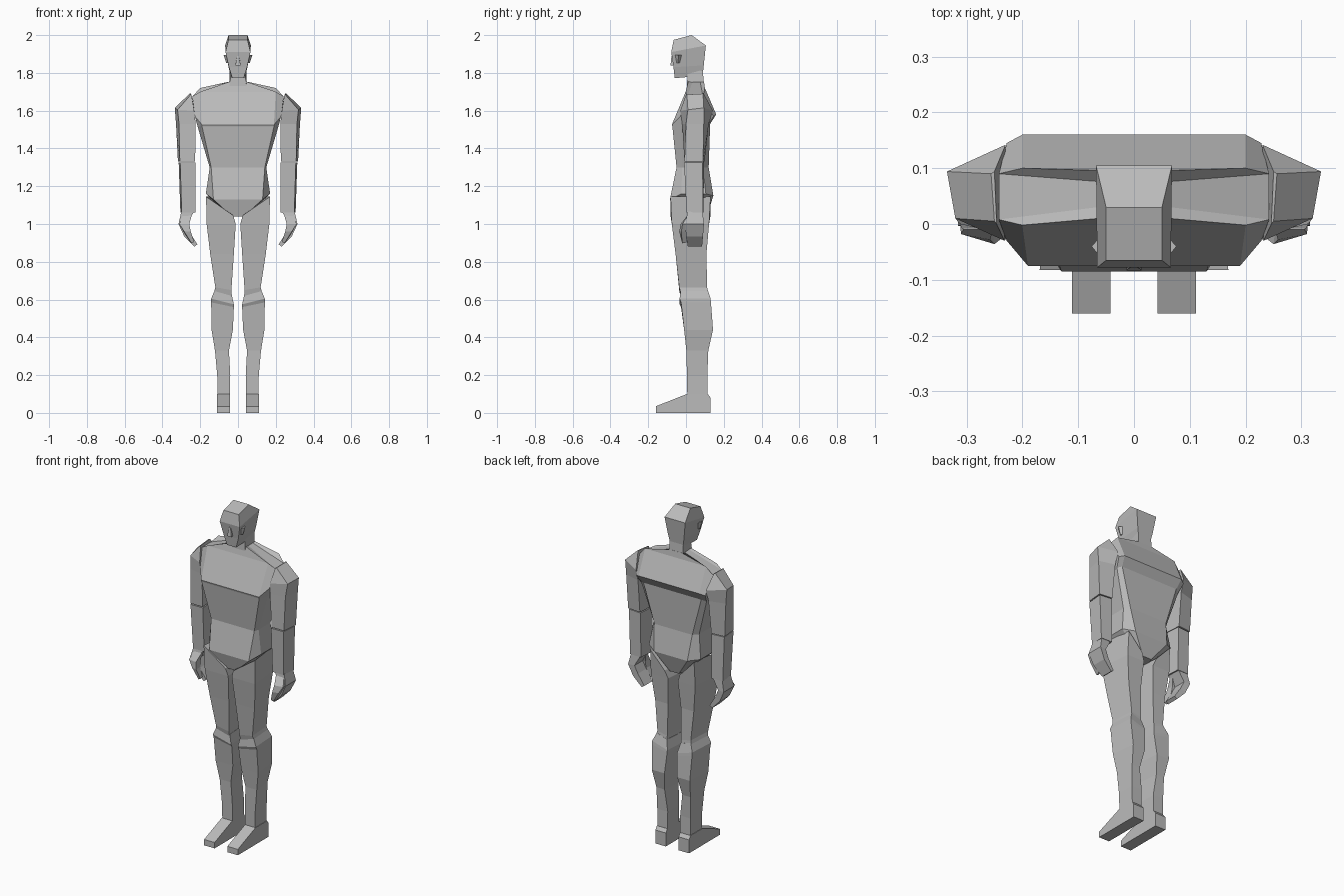
import bpy, bmesh

grey = bpy.data.materials.new("plain grey")
grey.diffuse_color = (0.5, 0.5, 0.5, 1)


def loft(name, rings, side=1):
    """Skin a stack of equal-length rings and cap both ends."""
    bm = bmesh.new()
    rows = [[bm.verts.new((x * side, y, z)) for x, y, z in r] for r in rings]
    n = len(rows[0])
    for lo, hi in zip(rows, rows[1:]):
        for i in range(n):
            j = (i + 1) % n
            bm.faces.new((lo[i], lo[j], hi[j], hi[i]))
    bm.faces.new(rows[0][::-1])
    bm.faces.new(rows[-1])
    bmesh.ops.recalc_face_normals(bm, faces=bm.faces)
    me = bpy.data.meshes.new(name)
    bm.to_mesh(me)
    bm.free()
    me.materials.append(grey)
    ob = bpy.data.objects.new(name, me)
    bpy.context.collection.objects.link(ob)
    return ob


def octagon(zf, zs, zb, af, ab, b, yf, yb, cf, cb):
    """Symmetric eight-point ring: front, side and back heights and widths."""
    half = [(af, yf, zf), (b, yf + cf, zs), (b, yb - cb, zs), (ab, yb, zb)]
    return half + [(-x, y, z) for x, y, z in reversed(half)]


def block(wf, yf, zf, wb, yb, zb):
    """Symmetric four-point ring, front edge and back edge."""
    return [(wf, yf, zf), (wb, yb, zb), (-wb, yb, zb), (-wf, yf, zf)]


def limb(xi, zi, xo, zo, yf, yb, taper=0.0):
    """Four-point limb ring, inner and outer edge; taper narrows the back."""
    return [(xi, yf, zi), (xo, yf, zo), (xo - taper, yb, zo), (xi + taper, yb, zi)]


# torso from pelvis up to neck base
loft("torso", [
    octagon(1.04, 1.04, 1.04, .03, .03, .04, -.062, .11, .04, .03),
    octagon(1.13, 1.16, 1.15, .13, .11, .17, -.085, .145, .06, .04),
    octagon(1.30, 1.30, 1.30, .142, .125, .150, -.05, .12, .03, .03),
    octagon(1.515, 1.52, 1.53, .19, .19, .215, -.072, .128, .045, .015),
    octagon(1.525, 1.57, 1.58, .19, .20, .228, -.075, .16, .045, .015),
    octagon(1.70, 1.675, 1.72, .20, .20, .242, -.002, .10, .01, .01),
    octagon(1.755, 1.75, 1.755, .04, .04, .05, .012, .095, .02, .02),
])

# neck and head
loft("neck", [block(.045, .005, 1.73, .045, .095, 1.73),
              block(.034, .01, 1.83, .045, .088, 1.83)])
loft("head", [
    block(.030, -.060, 1.772, .040, .088, 1.785),
    block(.048, -.066, 1.83, .052, .094, 1.84),
    block(.066, -.078, 1.91, .068, .105, 1.945),
    block(.050, -.065, 1.975, .050, .030, 2.0),
])
loft("nose", [block(.013, -.083, 1.838, .013, -.06, 1.838),
              block(.012, -.081, 1.85, .013, -.06, 1.85),
              block(.004, -.077, 1.89, .006, -.06, 1.89)])

for side, label in ((1, "left"), (-1, "right")):
    # small ear wedge
    loft(label + "_ear", [
        [(.050, -.052, 1.852), (.062, -.042, 1.852), (.050, -.032, 1.852)],
        [(.060, -.060, 1.895), (.076, -.040, 1.895), (.060, -.022, 1.895)],
    ], side)

    # thigh, kneecap ledge, and calf
    loft(label + "_thigh", [
        limb(.035, .62, .125, .645, -.030, .115, .01),
        limb(.035, .65, .120, .665, -.036, .112, .01),
        limb(.022, .84, .147, .84, -.055, .108, .02),
        limb(.012, 1.0, .166, 1.0, -.075, .122, .02),
        limb(.025, 1.045, .169, 1.145, -.082, .13, .025),
    ], side)
    loft(label + "_shin", [
        limb(.042, .09, .108, .09, .007, .115),
        limb(.041, .20, .110, .20, .005, .113),
        limb(.048, .33, .122, .33, .002, .118, .01),
        limb(.027, .44, .140, .44, -.010, .143, .015),
        limb(.022, .56, .142, .585, -.026, .132, .01),
        limb(.022, .575, .142, .605, -.034, .130, .01),
        limb(.034, .63, .122, .652, -.028, .115, .01),
    ], side)

    # foot as a side profile swept across its width
    profile = [(-.16, 0), (.13, 0), (.13, .08), (.115, .10), (.005, .10), (-.16, .035)]
    loft(label + "_foot", [[(x, y, z) for y, z in profile] for x in (.042, .111)], side)

    # upper arm with sloping shoulder
    loft(label + "_upper_arm", [
        [(.227, -.008, 1.33), (.308, -.008, 1.33), (.318, .09, 1.33), (.235, .098, 1.33)],
        [(.224, -.020, 1.53), (.312, .000, 1.53), (.328, .094, 1.53), (.232, .12, 1.53)],
        [(.232, -.030, 1.60), (.320, .010, 1.605), (.335, .094, 1.615), (.230, .142, 1.60)],
        [(.246, .000, 1.685), (.250, .005, 1.685), (.256, .090, 1.69), (.250, .094, 1.69)],
    ], side)
    # forearm
    loft(label + "_forearm", [
        [(.225, .003, 1.06), (.298, .003, 1.06), (.305, .090, 1.06), (.232, .092, 1.06)],
        [(.225, -.010, 1.325), (.306, -.010, 1.325), (.314, .088, 1.325), (.234, .096, 1.325)],
    ], side)
    # cupped hand with curled fingers
    loft(label + "_hand", [
        [(.215, .010, .892), (.232, .010, .880), (.232, .085, .880), (.215, .085, .892)],
        [(.255, .003, .955), (.285, .000, .935), (.285, .090, .935), (.255, .088, .955)],
        [(.275, .002, 1.0), (.315, -.004, 1.0), (.315, .095, 1.0), (.275, .092, 1.0)],
        [(.232, .010, 1.065), (.300, .008, 1.065), (.300, .088, 1.065), (.238, .088, 1.065)],
    ], side)
    # thumb
    loft(label + "_thumb", [
        [(.232, -.022, .905), (.246, -.020, .898), (.250, .002, .902), (.236, .002, .908)],
        [(.250, -.036, .96), (.285, -.025, .96), (.290, .010, .96), (.255, .010, .96)],
        [(.258, -.028, 1.0), (.310, -.018, 1.0), (.312, .015, 1.0), (.258, .015, 1.0)],
        [(.245, .008, 1.045), (.295, .008, 1.045), (.295, .03, 1.045), (.245, .03, 1.045)],
    ], side)
